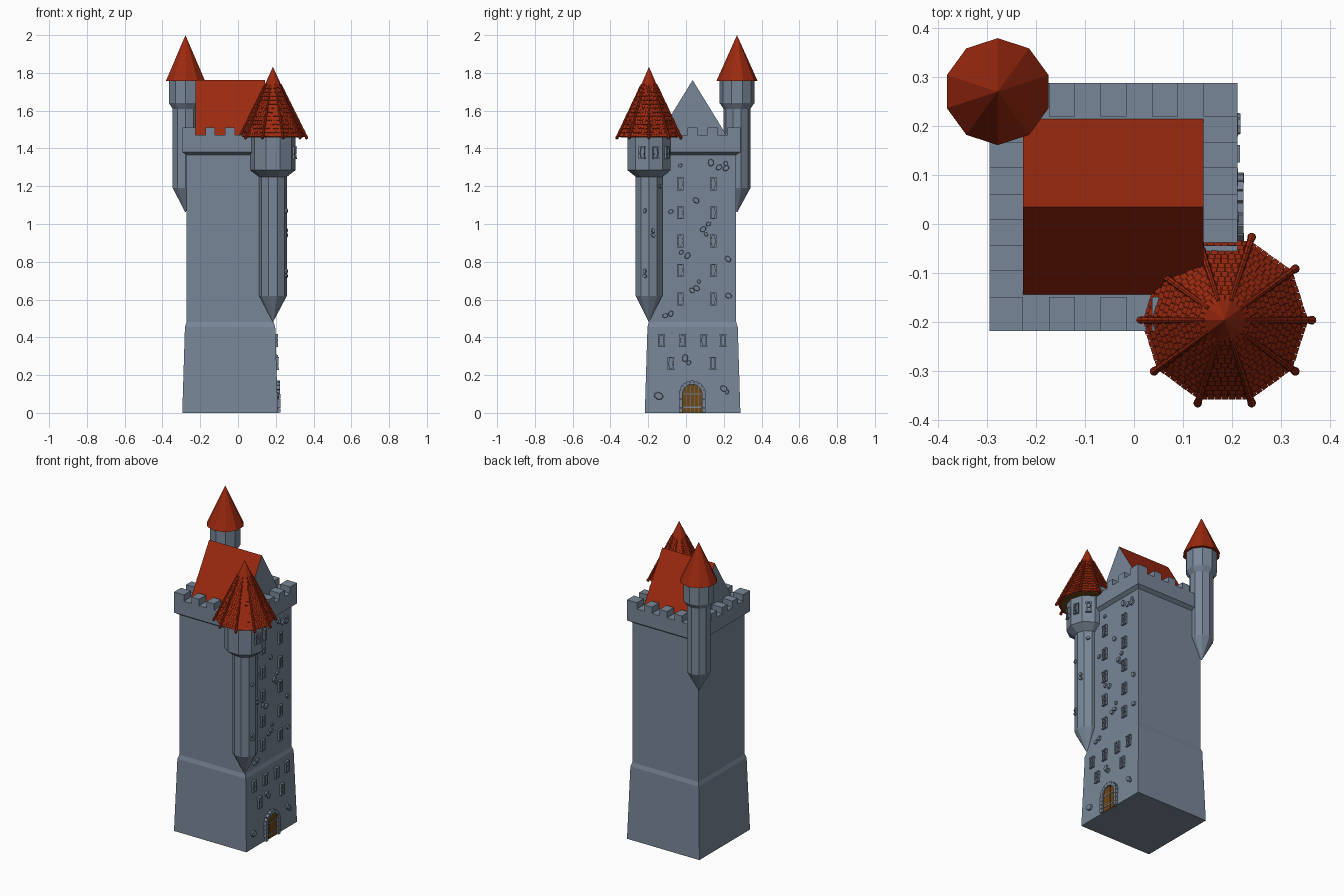
import bpy, bmesh, math, random
from mathutils import Matrix, Vector

if "Cube" in bpy.data.objects:
    bpy.data.objects.remove(bpy.data.objects["Cube"])

random.seed(4)


def material(name, rgb):
    m = bpy.data.materials.new(name)
    m.diffuse_color = (*rgb, 1)
    m.use_nodes = True
    m.node_tree.nodes["Principled BSDF"].inputs["Base Color"].default_value = m.diffuse_color
    return m


STONE = material("blue grey stone", (0.19, 0.24, 0.31))
RED = material("red roof", (0.33, 0.022, 0.005))
WOOD = material("brown wood", (0.15, 0.065, 0.01))


def finish(bm, name, *mats):
    bmesh.ops.recalc_face_normals(bm, faces=bm.faces)
    me = bpy.data.meshes.new(name)
    bm.to_mesh(me)
    bm.free()
    ob = bpy.data.objects.new(name, me)
    bpy.context.collection.objects.link(ob)
    for m in mats:
        me.materials.append(m)
    return ob


def loft(name, centre, profile, n, rot, mat):
    """Stack of n-sided rings from (radius, z) pairs, closed at both ends."""
    bm = bmesh.new()
    rings = []
    for r, z in profile:
        rings.append([bm.verts.new((centre[0] + r * math.cos(rot + math.tau * i / n),
                                    centre[1] + r * math.sin(rot + math.tau * i / n), z)) for i in range(n)])
    for a, b in zip(rings, rings[1:]):
        for i in range(n):
            bm.faces.new((a[i], a[(i + 1) % n], b[(i + 1) % n], b[i]))
    bm.faces.new(rings[0])
    bm.faces.new(rings[-1])
    bmesh.ops.remove_doubles(bm, verts=bm.verts, dist=0.0002)
    return finish(bm, name, mat)


def box(bm, m, c, s):
    """Box with centre c and size s in the frame m."""
    bmesh.ops.create_cube(bm, size=1, matrix=m @ Matrix.Translation(c) @ Matrix.Diagonal((*s, 1)))


def frame(o, u, v, w):
    m = Matrix((u, v, w)).transposed().to_4x4()
    m.translation = o
    return m


def wall_frame(o, ang):
    """x runs along the wall, y up, z outwards."""
    return frame(o, Vector((-math.sin(ang), math.cos(ang), 0)), Vector((0, 0, 1)),
                 Vector((math.cos(ang), math.sin(ang), 0)))


# Main tower
CX, CY = -0.042, 0.035
R2 = math.sqrt(2)
body = [(0.253, 0), (0.239, 0.455), (0.231, 0.48), (0.231, 1.365), (0.253, 1.38), (0.253, 1.47)]
loft("tower_body", (CX, CY), [(h * R2, z) for h, z in body], 4, math.pi / 4, STONE)

# Battlements: corner blocks and three merlons on each side
bm = bmesh.new()
I4 = Matrix.Identity(4)
for k in range(4):
    m = Matrix.Translation((CX, CY, 1.485)) @ Matrix.Rotation(k * math.pi / 2, 4, 'Z')
    box(bm, m, (0.2185, 0.2185, 0), (0.069, 0.069, 0.05))
    for j in (-1, 0, 1):
        box(bm, m, (j * 0.105, 0.2185, 0), (0.0525, 0.069, 0.05))
finish(bm, "battlements", STONE)

# Gable roof: red slopes, stone ends
bm = bmesh.new()
ends = []
for x in (CX - 0.184, CX + 0.184):
    ends.append([bm.verts.new((x, CY + y, z)) for y, z in ((-0.184, 1.462), (0.184, 1.462), (0, 1.762))])
a, b = ends
bm.faces.new(a)
bm.faces.new(b)
for i in range(3):
    bm.faces.new((a[i], a[(i + 1) % 3], b[(i + 1) % 3], b[i]))
ob = finish(bm, "gable_roof", STONE, RED)
for p in ob.data.polygons:
    p.material_index = 1 if p.normal.z > 0.1 else 0

# Back turret
A = (-0.278, 0.27)
loft("back_turret", A, [(0.0001, 1.06), (0.071, 1.19), (0.071, 1.61), (0.092, 1.64), (0.092, 1.76)],
     10, math.pi / 2, STONE)
loft("back_turret_roof", A, [(0.109, 1.757), (0.0001, 2.0)], 10, math.pi / 2, RED)

# Front turret
B = Vector((0.185, -0.196, 0))
loft("front_turret", B, [(0.0001, 0.48), (0.074, 0.62), (0.074, 1.25), (0.12, 1.285), (0.12, 1.47)], 10, 0, STONE)
Z0, Z1, E0, E1 = 1.74, 1.462, 0.04, 0.165
loft("front_turret_roof", B, [(E1, Z1), (E0, Z0), (0.043, 1.738), (0.0001, 1.832)], 10, 0, RED)
loft("front_turret_soffit", B, [(0.158, 1.457), (0.158, 1.463)], 10, 0, WOOD)

# Roof tiles, in rows on each of the ten faces
bm = bmesh.new()
c18 = math.cos(math.pi / 10)
ROWS = 13
for k in range(10):
    ang = math.tau * (k + 0.5) / 10
    out = Vector((math.cos(ang), math.sin(ang), 0))
    side = Vector((-out.y, out.x, 0))
    down = (out * (E1 - E0) * c18 + Vector((0, 0, Z1 - Z0)))
    length = down.length
    down.normalize()
    m = frame(B + out * E0 * c18 + Vector((0, 0, Z0)), side, down, side.cross(down))
    if m.col[2].z < 0:
        m = frame(m.translation, -side, down, -side.cross(down))
    for i in range(ROWS):
        t = (i + 0.5) / ROWS
        width = 2 * (E0 + (E1 - E0) * t) * math.sin(math.pi / 10)
        n = max(2, round(width / 0.0145))
        for j in range(n + i % 2):
            lo = max(0, j - 0.5 * (i % 2)) / n
            hi = min(n, j + 1 - 0.5 * (i % 2)) / n
            tilt = Matrix.Rotation(0.14 + random.uniform(-0.03, 0.05), 4, 'X')
            pos = Matrix.Translation(((lo + hi - 1) / 2 * width, t * length + random.uniform(-0.001, 0.0015), 0.001))
            box(bm, m @ pos @ tilt, (0, 0, 0), ((hi - lo) * width - 0.0012, length / ROWS + 0.002, 0.005))
finish(bm, "roof_tiles", RED)

# Ridge caps along the roof edges, with a knob at each end
bm = bmesh.new()
for k in range(10):
    ang = math.tau * k / 10
    out = Vector((math.cos(ang), math.sin(ang), 0))
    top = B + out * (E0 + 0.001) + Vector((0, 0, Z0))
    end = B + out * 0.178 + Vector((0, 0, 1.457))
    d = (end - top) / 10
    q = d.to_track_quat('Z', 'Y').to_matrix().to_4x4()
    for i in range(10):
        r = 0.005 + 0.0003 * i
        bmesh.ops.create_cone(bm, cap_ends=True, segments=7, radius1=r * 0.8, radius2=r * 1.1,
                              depth=d.length * 1.05, matrix=Matrix.Translation(top + d * (i + 0.5)) @ q)
    bmesh.ops.create_icosphere(bm, subdivisions=1, radius=0.01, matrix=Matrix.Translation(end))
finish(bm, "ridge_caps", RED)


def wall_x(z):
    h = 0.231 if z > 0.48 else 0.253 - 0.014 * z / 0.455
    return CX + h


# Windows: stone surround, sill, lintel and centre bar
bm = bmesh.new()


def window(m, s=1.0):
    m = m @ Matrix.Diagonal((s, s, 1, 1))
    box(bm, m, (0, 0, 0), (0.024, 0.056, 0.008))
    for sx in (-1, 1):
        for i in range(3):
            w = 0.008 if i == 1 else 0.010
            box(bm, m, (sx * (0.017 - w / 2), (i - 1) * 0.019, 0.003), (w, 0.018, 0.018))
        box(bm, m, (sx * 0.004, 0, 0.003), (0.002, 0.045, 0.008))
        box(bm, m, (0, sx * 0.031, 0.003), (0.036, 0.007, 0.02))
    box(bm, m, (0, 0, 0.003), (0.016, 0.003, 0.01))


spots = [(y, z) for y in (-0.03, 0.144) for z in (1.213, 1.06, 0.91, 0.755, 0.602)]
spots += [(y, 0.383) for y in (-0.13, -0.018, 0.095, 0.196)] + [(-0.08, 0.262), (0.143, 0.262)]
for y, z in spots:
    window(wall_frame(Vector((wall_x(z), y, z)), 0))
for deg in (-18, 18, 54):
    a = math.radians(deg)
    window(wall_frame(B + Vector((math.cos(a), math.sin(a), 0)) * 0.12 * c18 + Vector((0, 0, 1.378)), a), 0.95)
finish(bm, "windows", STONE)

# Scattered raised stones on the wall and front turret
bm = bmesh.new()


def stone(m, r):
    m = m @ Matrix.Rotation(random.uniform(0, 3), 4, 'Z') @ Matrix.Diagonal((1.2, 0.9, 1, 1))
    bmesh.ops.create_cone(bm, cap_ends=True, segments=7, radius1=r, radius2=r * 0.75, depth=0.02, matrix=m)


for y, z, r in ((-0.03, 1.31, .012), (0.132, 1.325, .02), (0.175, 1.3, .018), (0.212, 1.295, .018), (0.21, 1.32, .014),
                (-0.08, 1.066, .014), (0.053, 1.125, .018), (0.12, 1.0, .014), (0.09, 0.972, .018), (0.106, 0.945, .012),
                (-0.025, 0.85, .014), (0.008, 0.832, .018), (0.222, 0.815, .018), (0.068, 0.695, .012),
                (0.032, 0.648, .016), (0.056, 0.66, .018), (0.225, 0.62, .018), (-0.11, 0.515, .016),
                (-0.08, 0.525, .016), (-0.005, 0.29, .02), (0.015, 0.265, .014), (0.2, 0.128, .02),
                (0.217, 0.11, .012), (-0.145, 0.09, .025)):
    stone(wall_frame(Vector((wall_x(z), y, z)), 0), r)
for deg, z in ((54, 1.2), (-18, 1.07), (18, 0.965), (18, 0.94), (-18, 0.75), (-18, 0.725)):
    a = math.radians(deg)
    stone(wall_frame(B + Vector((math.cos(a), math.sin(a), 0)) * 0.074 * c18 + Vector((0, 0, z)), a), 0.013)
finish(bm, "raised_stones", STONE)

# Door: planks under an arch
D = wall_frame(Vector((wall_x(0.05), 0.033, 0)), 0)
bm = bmesh.new()
for i in range(5):
    u = (i - 2) * 0.021
    h = 0.1 + math.sqrt(0.056 ** 2 - u * u)
    box(bm, D, (u, h / 2, -0.002), (0.0195, h, 0.014))
finish(bm, "door", WOOD)

# Door surround of separate blocks, and iron straps
bm = bmesh.new()
for sx in (-1, 1):
    for i in range(4):
        box(bm, D, (sx * 0.061, 0.0125 + i * 0.025, 0), (0.02, 0.0235, 0.03))
for i in range(9):
    a = math.pi * (i + 0.5) / 9
    m = D @ Matrix.Translation((0, 0.1, 0)) @ Matrix.Rotation(a, 4, 'Z')
    box(bm, m, (0.061, 0, -0.001), (0.02, 0.0205, 0.03))
for z in (0.03, 0.1):
    box(bm, D, (0, z, 0.004), (0.095, 0.006, 0.006))
finish(bm, "door_surround", STONE)
